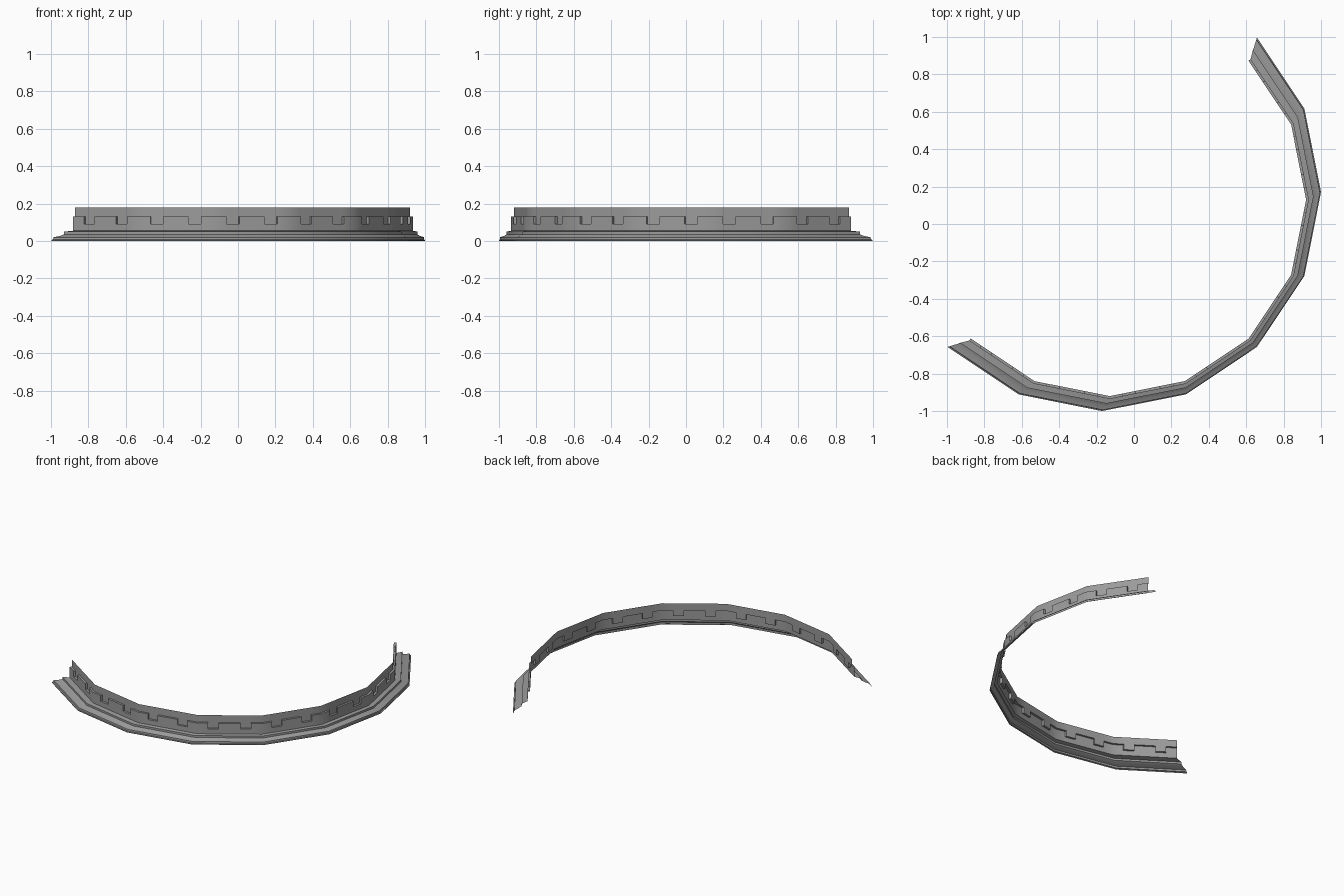
import bpy, bmesh, math

if "Cube" in bpy.data.objects:
    bpy.data.objects.remove(bpy.data.objects["Cube"])

SEGMENTS = 8                      # half of a 16-sided ring
FRACTIONS = [0, 1/6, 1/3, 2/3, 5/6, 1]

# ring = (radius, centre shift); the flare widens towards both ends
UPPER = (1.05, 0.13)
BAND = (1.064, 0.129)
STEP = (1.107, 0.147)
LIP = (1.17, 0.17)
Z_TOP, Z_LEDGE, Z_NOTCH, Z_FOOT = 0.18, 0.13, 0.09, 0.055

stone = bpy.data.materials.new("dark_grey")
stone.diffuse_color = (0.33, 0.33, 0.33, 1)
stone.use_nodes = True
stone.node_tree.nodes["Principled BSDF"].inputs["Base Color"].default_value = stone.diffuse_color


def point(ring, s, f, z):
    """Point on segment s of a faceted half ring, at fraction f along it."""
    r, c = ring
    a0, a1 = (math.radians(225 + 22.5 * (s + k)) for k in (0, 1))
    x = math.cos(a0) * (1 - f) + math.cos(a1) * f
    y = math.sin(a0) * (1 - f) + math.sin(a1) * f
    return (r * x - c, r * y + c, z)


def finish(bm, name):
    bmesh.ops.remove_doubles(bm, verts=bm.verts[:], dist=1e-5)
    mesh = bpy.data.meshes.new(name)
    bm.to_mesh(mesh)
    bm.free()
    mesh.materials.append(stone)
    obj = bpy.data.objects.new(name, mesh)
    bpy.context.collection.objects.link(obj)
    bpy.ops.object.select_all(action='DESELECT')
    obj.select_set(True)
    bpy.context.view_layer.objects.active = obj
    bpy.ops.object.shade_smooth_by_angle(angle=math.radians(30))


def sweep(bm, profile, s, f0, f1):
    """Strip of quads following a profile of (ring, z), outer side facing out."""
    for (ra, za), (rb, zb) in zip(profile, profile[1:]):
        quad = [point(ra, s, f0, za), point(rb, s, f0, zb),
                point(rb, s, f1, zb), point(ra, s, f1, za)]
        bm.faces.new([bm.verts.new(p) for p in quad])


# Upper wall and notched band
bm = bmesh.new()
for s in range(SEGMENTS):
    for i, (f0, f1) in enumerate(zip(FRACTIONS, FRACTIONS[1:])):
        z = Z_NOTCH if i % 2 else Z_LEDGE
        sweep(bm, [(UPPER, Z_TOP), (UPPER, z), (BAND, z), (BAND, Z_FOOT)], s, f0, f1)
    # notch cheeks
    for k, f in enumerate(FRACTIONS[1:-1]):
        quad = [point(UPPER, s, f, Z_NOTCH), point(BAND, s, f, Z_NOTCH),
                point(BAND, s, f, Z_LEDGE), point(UPPER, s, f, Z_LEDGE)]
        if k % 2 == 0:
            quad.reverse()
        bm.faces.new([bm.verts.new(p) for p in quad])
finish(bm, "notched_wall")

# Stepped flaring base moulding
base = [(BAND, Z_FOOT), (STEP, 0.05), (STEP, 0.036), ((1.125, 0.153), 0.028),
        ((1.16, 0.166), 0.02), ((1.162, 0.167), 0.008), (LIP, 0.006), (LIP, 0.0)]
bm = bmesh.new()
for s in range(SEGMENTS):
    sweep(bm, base, s, 0, 1)
finish(bm, "base_moulding")
